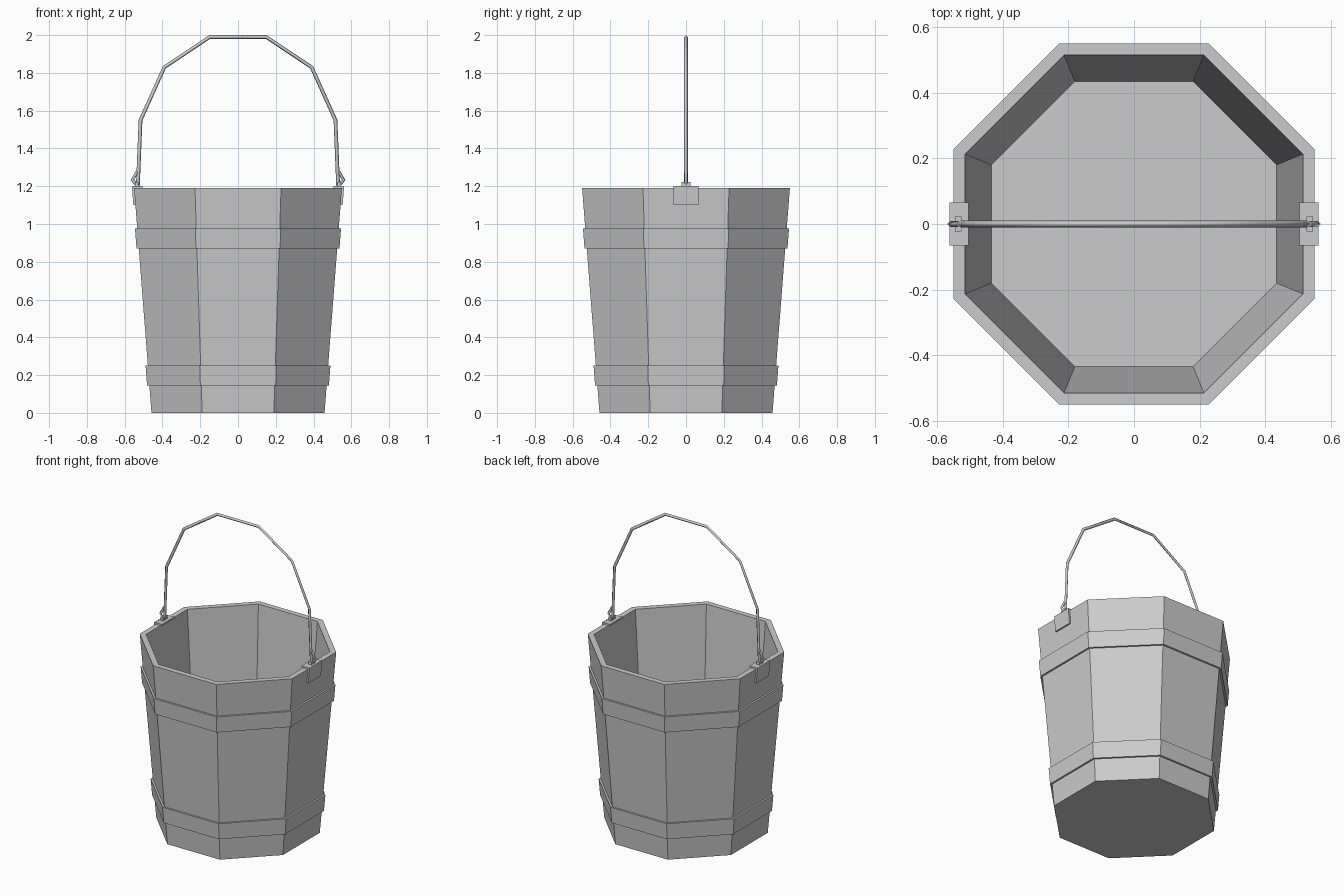
import bpy, bmesh, math
from mathutils import Matrix

cube = bpy.data.objects.get("Cube")
if cube:
    bpy.data.objects.remove(cube, do_unlink=True)

grey = bpy.data.materials.new("plain grey")
grey.use_nodes = True
color = (0.6, 0.6, 0.6, 1)
grey.diffuse_color = color
grey.node_tree.nodes["Principled BSDF"].inputs["Base Color"].default_value = color

SIDES = 8
HEIGHT = 1.19
BASE, TOP = 0.458, 0.55


def wall(z, offset=0.0):
    """Distance from the axis to a flat side at height z."""
    return BASE + (TOP - BASE) * z / HEIGHT + offset


def add_mesh(name, bm):
    bmesh.ops.recalc_face_normals(bm, faces=bm.faces)
    mesh = bpy.data.meshes.new(name)
    bm.to_mesh(mesh)
    bm.free()
    mesh.materials.append(grey)
    obj = bpy.data.objects.new(name, mesh)
    bpy.context.collection.objects.link(obj)
    return obj


def lathe(name, profile, closed=False):
    """Octagonal rings through (apothem, z) points; open profiles get end caps."""
    bm = bmesh.new()
    rings = []
    for apothem, z in profile:
        r = apothem / math.cos(math.pi / SIDES)
        angles = [(i + 0.5) * math.tau / SIDES for i in range(SIDES)]
        rings.append([bm.verts.new((r * math.cos(a), r * math.sin(a), z)) for a in angles])
    pairs = list(zip(rings, rings[1:]))
    if closed:
        pairs.append((rings[-1], rings[0]))
    else:
        bm.faces.new(rings[0])
        bm.faces.new(rings[-1])
    for low, high in pairs:
        for i in range(SIDES):
            j = (i + 1) % SIDES
            bm.faces.new((low[i], low[j], high[j], high[i]))
    return add_mesh(name, bm)


def box(name, center, size, tilt=0.0):
    bm = bmesh.new()
    bmesh.ops.create_cube(bm, size=1)
    move = Matrix.Translation(center) @ Matrix.Rotation(tilt, 4, "Y")
    bm.transform(move @ Matrix.Diagonal((*size, 1)))
    return add_mesh(name, bm)


def rod(name, points, radius, cyclic=False):
    """Four-sided rod along a path in the xz plane."""
    curve = bpy.data.curves.new(name, "CURVE")
    curve.dimensions = "3D"
    curve.bevel_depth = radius
    curve.bevel_resolution = 0
    curve.use_fill_caps = True
    spline = curve.splines.new("POLY")
    spline.points.add(len(points) - 1)
    for p, (x, z) in zip(spline.points, points):
        p.co = (x, 0, z, 1)
    spline.use_cyclic_u = cyclic
    curve.materials.append(grey)
    obj = bpy.data.objects.new(name, curve)
    bpy.context.collection.objects.link(obj)


# Hollow tapered bucket
lathe("bucket", [(BASE, 0), (TOP, HEIGHT), (0.515, HEIGHT), (0.435, 0.1)])

# Two hoops around the staves
for name, low, high in (("lower_hoop", 0.145, 0.25), ("upper_hoop", 0.87, 0.975)):
    lathe(name, [(wall(low, -0.005), low), (wall(low, 0.012), low),
                 (wall(high, 0.012), high), (wall(high, -0.005), high)], closed=True)

# Bracket plates, lugs and hooks on both sides
tilt = math.atan((TOP - BASE) / HEIGHT)
for side, s in (("left", 1), ("right", -1)):
    box(side + "_bracket_plate", (s * 0.552, 0, 1.15), (0.012, 0.13, 0.1), s * tilt)
    box(side + "_bracket_cap", (s * 0.532, 0, 1.195), (0.054, 0.13, 0.01))
    box(side + "_lug", (s * 0.536, 0, 1.21), (0.02, 0.045, 0.025))
    rod(side + "_hook", [(s * 0.528, 1.2), (s * 0.56, 1.232), (s * 0.535, 1.275)], 0.009)

# Bail handle
half = [(0.53, 1.205), (0.516, 1.55), (0.39, 1.83), (0.15, 1.99)]
rod("handle", half + [(-x, z) for x, z in reversed(half)], 0.01)
